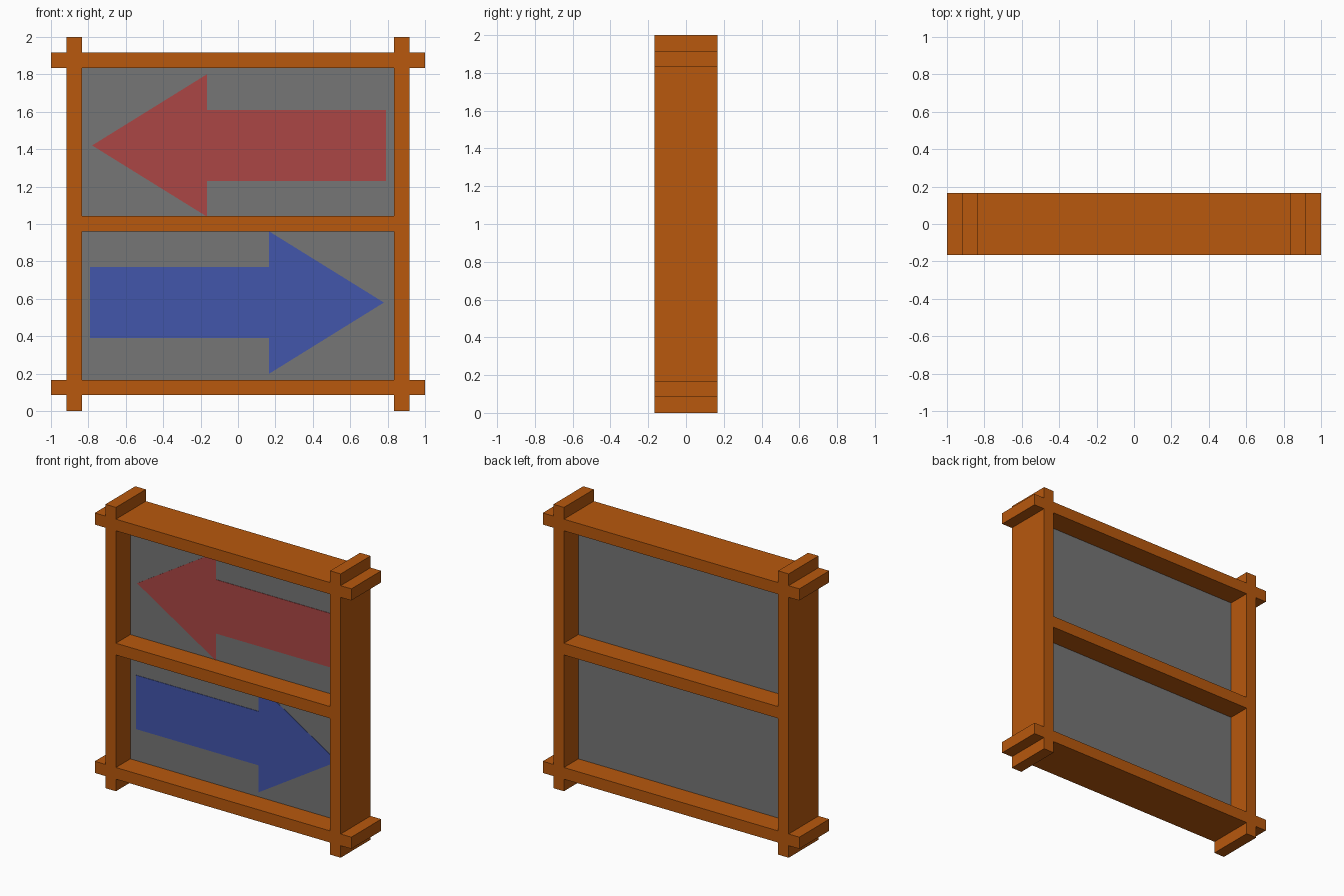
import bpy, bmesh

if "Cube" in bpy.data.objects:
    bpy.data.objects.remove(bpy.data.objects["Cube"])

DEPTH = 0.333      # frame depth along y
PANEL = 0.012      # panel thickness


def material(name, rgb):
    m = bpy.data.materials.new(name)
    m.diffuse_color = (*rgb, 1)
    m.use_nodes = True
    m.node_tree.nodes["Principled BSDF"].inputs["Base Color"].default_value = m.diffuse_color
    return m


wood = material("orange_wood", (0.48, 0.098, 0.004))
grey = material("grey_panel", (0.18, 0.18, 0.18))
red = material("red_paint", (0.41, 0.062, 0.060))
blue = material("blue_paint", (0.055, 0.092, 0.41))


def extruded(name, polys, y0, y1, mat):
    """Turn front-view (x, z) polygons into one solid between y0 and y1."""
    bm = bmesh.new()
    for poly in polys:
        bm.faces.new([bm.verts.new((x, y0, z)) for x, z in poly])
    bmesh.ops.remove_doubles(bm, verts=bm.verts, dist=1e-4)
    ext = bmesh.ops.extrude_face_region(bm, geom=bm.faces[:], use_keep_orig=True)
    moved = [v for v in ext["geom"] if isinstance(v, bmesh.types.BMVert)]
    bmesh.ops.translate(bm, verts=moved, vec=(0, y1 - y0, 0))
    bmesh.ops.recalc_face_normals(bm, faces=bm.faces)
    me = bpy.data.meshes.new(name)
    bm.to_mesh(me)
    bm.free()
    me.materials.append(mat)
    ob = bpy.data.objects.new(name, me)
    bpy.context.collection.objects.link(ob)
    return ob


def rect(x0, x1, z0, z1):
    return [(x0, z0), (x1, z0), (x1, z1), (x0, z1)]


# Frame: posts and rails crossing at the corners, joined as filled grid cells
xs = [-1, -0.917, -0.835, 0.835, 0.917, 1]
zs = [0, 0.085, 0.167, 0.96, 1.043, 1.835, 1.917, 2]
cells = []
for i in range(5):
    for j in range(7):
        post = i in (1, 3)
        rail = j in (1, 5)
        middle_rail = j == 3 and i == 2
        if post or rail or middle_rail:
            cells.append(rect(xs[i], xs[i + 1], zs[j], zs[j + 1]))
extruded("wooden_frame", cells, -DEPTH / 2, DEPTH / 2, wood)

# Thin panels in the upper and lower openings
for name, z0, z1 in (("lower_panel", zs[2], zs[3]), ("upper_panel", zs[4], zs[5])):
    extruded(name, [rect(xs[2], xs[3], z0, z1)], -PANEL / 2, PANEL / 2, grey)

# Painted arrows on the front: the upper one is the lower turned half a turn
arrow = [(-0.79, 0.39), (0.167, 0.39), (0.167, 0.20), (0.78, 0.58),
         (0.167, 0.96), (0.167, 0.77), (-0.79, 0.77)]
turned = [(-x, 2 - z) for x, z in arrow]
for name, shape, mat in (("right_arrow", arrow, blue), ("left_arrow", turned, red)):
    extruded(name, [shape], -PANEL / 2 - 0.003, -PANEL / 2, mat)
